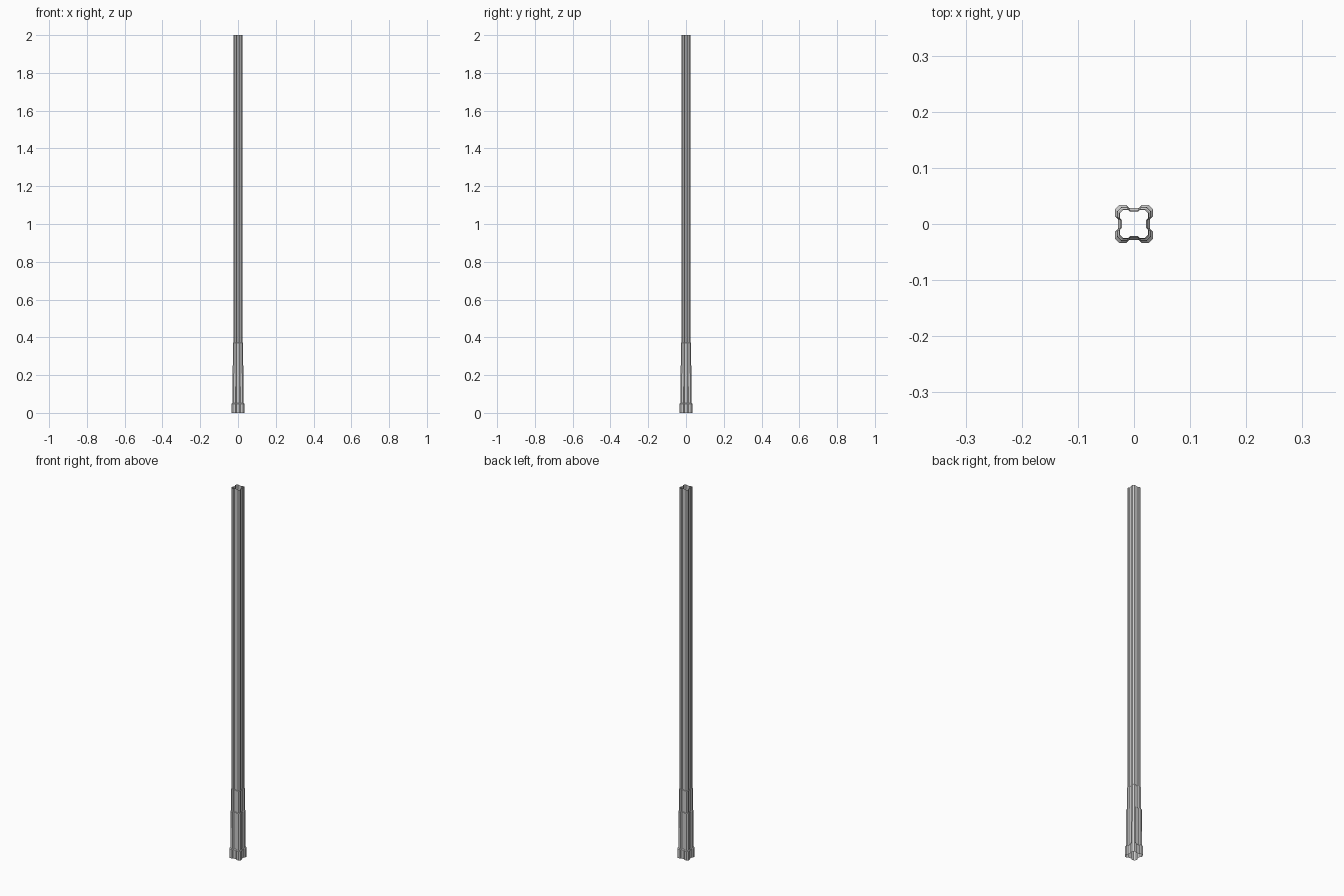
import bpy, bmesh

if "Cube" in bpy.data.objects:
    bpy.data.objects.remove(bpy.data.objects["Cube"])


def section(s):
    """Square tube outline with a chamfered lobe on each corner; s = half width."""
    quad = [(0.84, 0.26), (1.0, 0.40), (1.0, 0.76),
            (0.76, 1.0), (0.40, 1.0), (0.26, 0.84)]
    pts = []
    for k in range(4):
        for x, y in quad:
            for _ in range(k):
                x, y = -y, x
            pts.append((x * s, y * s))
    return pts


def tube(name, levels):
    """Loft open-ended lobed sections through (z, half width) levels."""
    bm = bmesh.new()
    rings = [[bm.verts.new((x, y, z)) for x, y in section(s)] for z, s in levels]
    for a, b in zip(rings, rings[1:]):
        n = len(a)
        for i in range(n):
            j = (i + 1) % n
            bm.faces.new((a[i], a[j], b[j], b[i]))
    me = bpy.data.meshes.new(name)
    bm.to_mesh(me)
    bm.free()
    ob = bpy.data.objects.new(name, me)
    bpy.context.collection.objects.link(ob)
    return ob


# Foot collar, two stepped sleeves and long hollow shaft in one stepped skin
tube("fluted_post", [
    (0.0, 0.034), (0.048, 0.034), (0.052, 0.030),
    (0.25, 0.0295), (0.252, 0.027),
    (0.37, 0.027), (0.372, 0.025), (2.0, 0.025),
])
